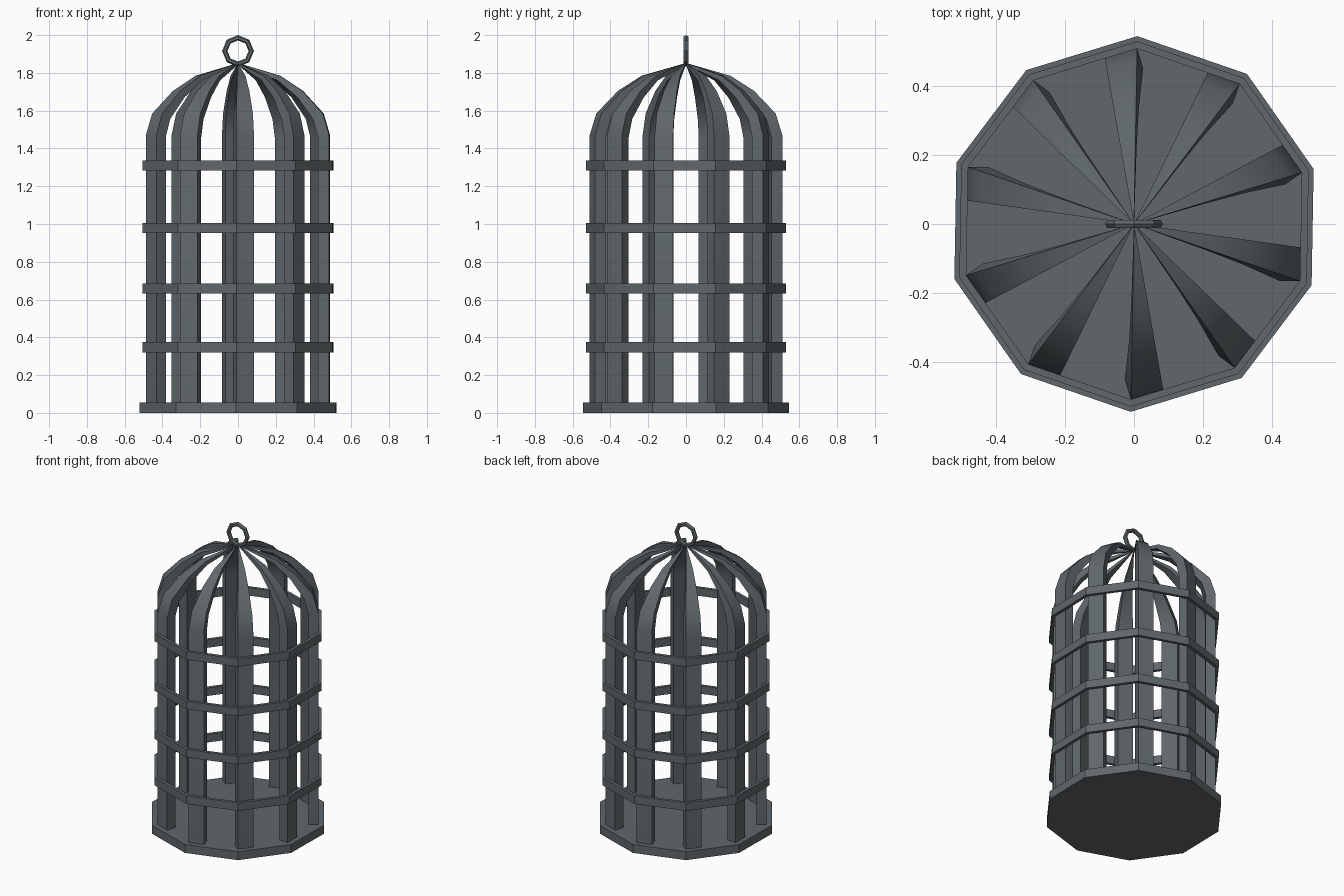
import bpy, bmesh, math
from mathutils import Vector

if "Cube" in bpy.data.objects:
    bpy.data.objects.remove(bpy.data.objects["Cube"])

SIDES = 10
TURN = math.radians(-91)          # decagon corner sits almost exactly on -y

iron = bpy.data.materials.new("dark_grey_iron")
iron.diffuse_color = (0.115, 0.135, 0.145, 1)
iron.use_nodes = True
iron.node_tree.nodes["Principled BSDF"].inputs["Base Color"].default_value = iron.diffuse_color


def finish(bm, name, smooth=False):
    bmesh.ops.recalc_face_normals(bm, faces=bm.faces[:])
    me = bpy.data.meshes.new(name)
    bm.to_mesh(me)
    bm.free()
    me.materials.append(iron)
    ob = bpy.data.objects.new(name, me)
    bpy.context.collection.objects.link(ob)
    if smooth:
        bpy.ops.object.select_all(action='DESELECT')
        bpy.context.view_layer.objects.active = ob
        ob.select_set(True)
        bpy.ops.object.shade_smooth_by_angle(angle=math.radians(35))
    return ob


def corner(i, r, z):
    a = TURN + math.tau * i / SIDES
    return Vector((r * math.cos(a), r * math.sin(a), z))


def loft(bm, sections, closed):
    """Skin a list of equal-sized vertex loops, capping open ends."""
    loops = [[bm.verts.new(p) for p in s] for s in sections]
    n, m = len(loops), len(loops[0])
    for k in range(n if closed else n - 1):
        a, b = loops[k], loops[(k + 1) % n]
        for j in range(m):
            bm.faces.new((a[j], a[(j + 1) % m], b[(j + 1) % m], b[j]))
    if not closed:
        bm.faces.new(loops[0])
        bm.faces.new(loops[-1])


# Solid ten-sided floor plate
bm = bmesh.new()
loft(bm, [[corner(i, 0.545, z) for i in range(SIDES)] for z in (0, 0.056)], False)
finish(bm, "base_plate")

# Four flat hoops around the bars
for n, z in enumerate((0.321, 0.631, 0.952, 1.282), 1):
    bm = bmesh.new()
    loft(bm, [[corner(i, 0.53, z), corner(i, 0.53, z + 0.053),
               corner(i, 0.509, z + 0.053), corner(i, 0.509, z)]
              for i in range(SIDES)], True)
    finish(bm, f"hoop_{n}")

# Bars: each starts on a corner, runs along the side, and tapers over the dome
# outer radius, outer z, inner radius offset, inner z
PROFILE = [(0.51, 0.04, 0.060, 0.04), (0.51, 1.47, 0.060, 1.46),
           (0.475, 1.585, 0.052, 1.555), (0.36, 1.705, 0.026, 1.67),
           (0.235, 1.785, 0.012, 1.76), (0.015, 1.848, 0.001, 1.838)]
for i in range(SIDES):
    along = (corner(i + 1, 1, 0) - corner(i, 1, 0)).normalized()
    inward = Vector((-along.y, along.x, 0))
    bm = bmesh.new()
    sections = []
    for r, zo, t, zi in PROFILE:
        p = corner(i, r, 0)
        q = p + along * (0.098 * r / 0.51)
        up, lo = Vector((0, 0, zo)), Vector((0, 0, zi))
        sections.append([p + up, q + up, q + inward * t + lo, p + inward * t + lo])
    loft(bm, sections, False)
    finish(bm, f"bar_{i + 1}", smooth=True)

# Hanging ring on top
bm = bmesh.new()
R, T = 0.07, 0.014
rings = []
for i in range(8):
    a = math.tau * i / 8
    rings.append([Vector(((R + T * math.cos(b)) * math.cos(a), T * math.sin(b),
                          1.916 + (R + T * math.cos(b)) * math.sin(a)))
                  for b in (math.tau * j / 6 for j in range(6))])
loft(bm, rings, True)
finish(bm, "hanging_ring")
